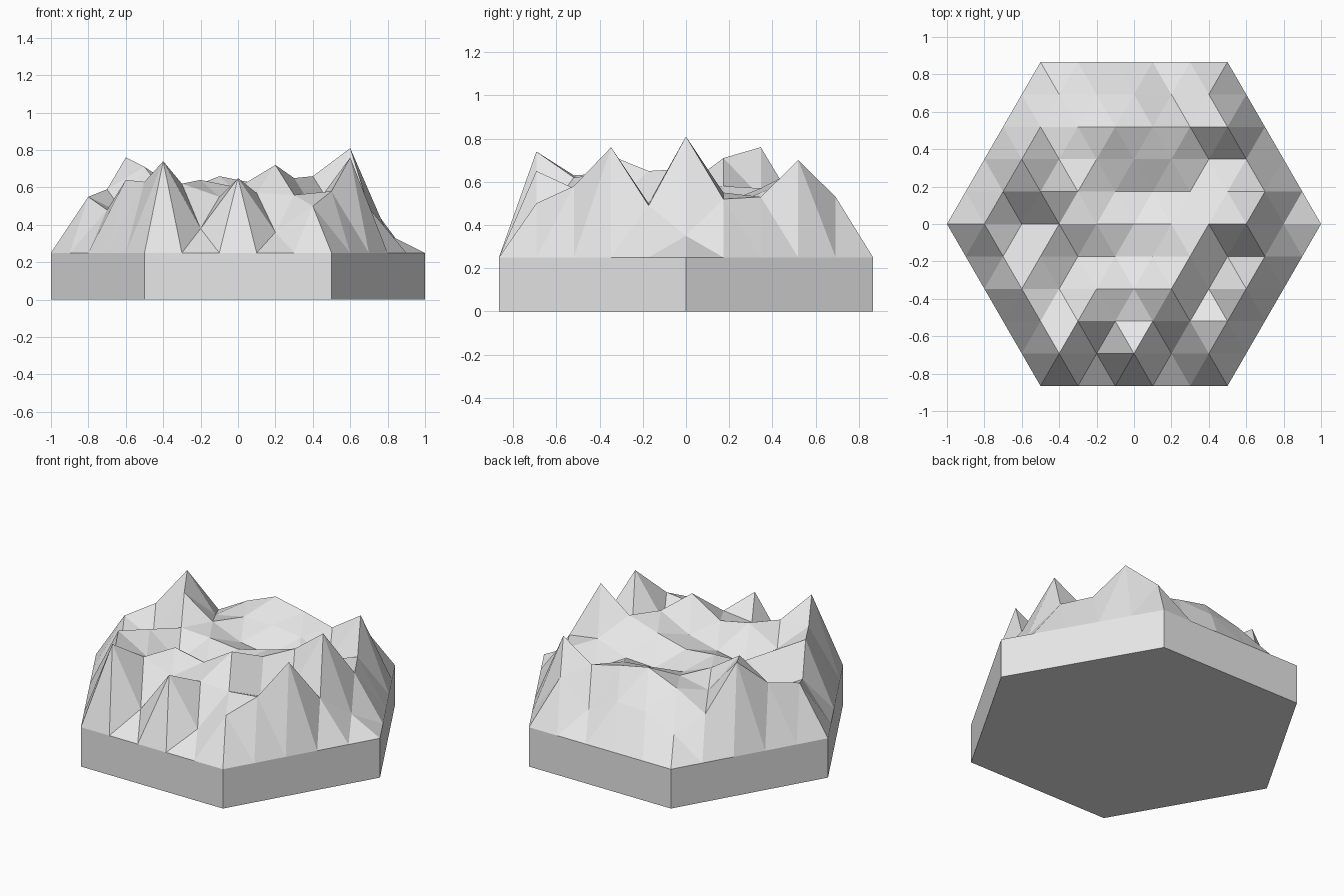
import bpy
import bmesh
from math import sqrt

cube = bpy.data.objects.get("Cube")
if cube:
    bpy.data.objects.remove(cube, do_unlink=True)

# One plain stone material for the whole tile
stone = bpy.data.materials.new("light_grey_stone")
stone.use_nodes = True
colour = (0.8, 0.8, 0.8, 1.0)
stone.diffuse_color = colour
stone.node_tree.nodes["Principled BSDF"].inputs["Base Color"].default_value = colour

RINGS = 5
STEP = 1.0 / RINGS
BASE_HEIGHT = 0.25

# Peak heights in hundredths, row by row from front to back, inside the rim
PEAKS = [
    "74 38 65 36 50",
    "63 62 55 57 56 58",
    "64 53 64 60 72 49 76",
    "48 61 46 50 55 65 50 49",
    "55 45 58 57 55 60 66 81 35",
    "59 71 58 50 47 48 55 52",
    "76 53 57 57 55 45 53",
    "47 58 66 62 57 70",
    "38 47 48 38 53",
]


def row_heights(row):
    """Heights of one lattice row, with the rim at base height."""
    count = 2 * RINGS + 1 - abs(row)
    if abs(row) == RINGS:
        return [BASE_HEIGHT] * count
    inner = [int(h) / 100 for h in PEAKS[row + RINGS - 1].split()]
    return [BASE_HEIGHT] + inner + [BASE_HEIGHT]


def add_row(bm, row):
    """Place one row of lattice points."""
    heights = row_heights(row)
    start = -(len(heights) - 1) * STEP / 2
    y = row * STEP * sqrt(3) / 2
    return [bm.verts.new((start + i * STEP, y, z)) for i, z in enumerate(heights)]


def join_rows(bm, short, long, flip):
    """Fill the strip between a row and the next longer row with triangles."""
    triangles = [(long[i], long[i + 1], short[i]) for i in range(len(short))]
    triangles += [(short[i], long[i + 1], short[i + 1]) for i in range(len(short) - 1)]
    for tri in triangles:
        bm.faces.new(tri[::-1] if flip else tri)


# Mountain surface on a triangular lattice
bm = bmesh.new()
rows = [add_row(bm, row) for row in range(-RINGS, RINGS + 1)]
for lower, upper in zip(rows, rows[1:]):
    if len(lower) < len(upper):
        join_rows(bm, lower, upper, True)
    else:
        join_rows(bm, upper, lower, False)

# Hexagonal base: drop the rim to the ground and close the underside
rim = [e for e in bm.edges if e.is_boundary]
dropped = bmesh.ops.extrude_edge_only(bm, edges=rim)["geom"]
for v in dropped:
    if isinstance(v, bmesh.types.BMVert):
        v.co.z = 0.0
bottom = [e for e in dropped if isinstance(e, bmesh.types.BMEdge) and e.is_boundary]
bmesh.ops.contextual_create(bm, geom=bottom)
bmesh.ops.recalc_face_normals(bm, faces=bm.faces)

mesh = bpy.data.meshes.new("mountain_tile")
bm.to_mesh(mesh)
bm.free()
mesh.materials.append(stone)
tile = bpy.data.objects.new("mountain_tile", mesh)
bpy.context.collection.objects.link(tile)
